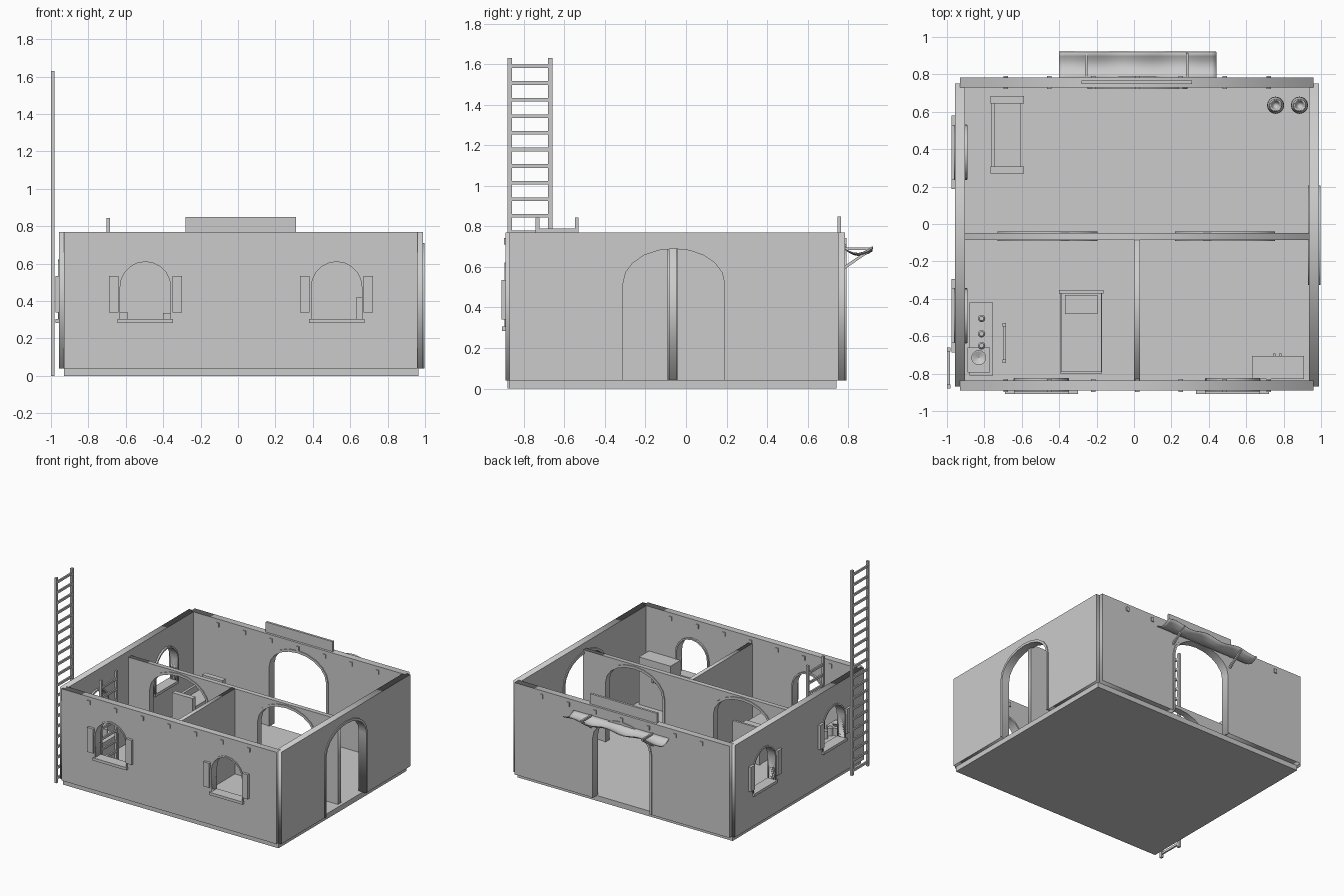
import bpy, bmesh, math
from mathutils import Vector

if "Cube" in bpy.data.objects:
    bpy.data.objects.remove(bpy.data.objects["Cube"])

mat = bpy.data.materials.new("plain_grey")
mat.diffuse_color = (0.6, 0.6, 0.6, 1)
mat.use_nodes = True
mat.node_tree.nodes["Principled BSDF"].inputs["Base Color"].default_value = mat.diffuse_color
PI = math.pi


def add_mesh(name, bm):
    me = bpy.data.meshes.new(name)
    bmesh.ops.recalc_face_normals(bm, faces=bm.faces)
    bm.to_mesh(me)
    bm.free()
    ob = bpy.data.objects.new(name, me)
    me.materials.append(mat)
    bpy.context.collection.objects.link(ob)
    return ob


def box(name, x, y, z):
    """Box from (min, max) pairs."""
    bm = bmesh.new()
    bmesh.ops.create_cube(bm, size=1)
    for v in bm.verts:
        v.co = Vector([(r[0] + r[1]) / 2 + c * (r[1] - r[0]) for c, r in zip(v.co, (x, y, z))])
    return add_mesh(name, bm)


def bar(name, a, b, w):
    """Square bar between two points."""
    a, b = Vector(a), Vector(b)
    ob = box(name, (-w / 2, w / 2), (-w / 2, w / 2), (0, (b - a).length))
    ob.location = a
    ob.rotation_euler = (b - a).to_track_quat('Z', 'Y').to_euler()
    return ob


def lathe(name, profile, x, y, n=16):
    bm = bmesh.new()
    vs = [bm.verts.new((x + r, y, z)) for r, z in profile]
    es = [bm.edges.new(p) for p in zip(vs, vs[1:])]
    bmesh.ops.spin(bm, geom=vs + es, cent=(x, y, 0), axis=(0, 0, 1),
                   angle=2 * PI, steps=n, use_merge=True)
    bmesh.ops.remove_doubles(bm, verts=bm.verts, dist=1e-4)
    return add_mesh(name, bm)


def arch(c, hw, z0, spring, top, n=10):
    """Arch outline from lower left, over the top, to lower right."""
    pts = [(c - hw, z0)]
    for i in range(n + 1):
        a = PI - PI * i / n
        pts.append((c + hw * math.cos(a), spring + (top - spring) * math.sin(a)))
    return pts + [(c + hw, z0)]


def panel(name, loops, axis, lo, hi):
    """Upright flat panel from closed outlines; thickness lo..hi along axis."""
    cu = bpy.data.curves.new(name, 'CURVE')
    cu.dimensions, cu.fill_mode, cu.extrude = '2D', 'BOTH', (hi - lo) / 2
    for pts in loops:
        sp = cu.splines.new('POLY')
        sp.points.add(len(pts) - 1)
        for p, q in zip(sp.points, pts):
            p.co = (q[0], q[1], 0, 1)
        sp.use_cyclic_u = True
    tmp = bpy.data.objects.new(name + "_tmp", cu)
    bpy.context.collection.objects.link(tmp)
    dg = bpy.context.evaluated_depsgraph_get()
    me = bpy.data.meshes.new_from_object(tmp.evaluated_get(dg))
    bpy.data.objects.remove(tmp)
    me.materials.clear()
    me.materials.append(mat)
    ob = bpy.data.objects.new(name, me)
    bpy.context.collection.objects.link(ob)
    m = (lo + hi) / 2
    ob.location = (0, m, 0) if axis == 'y' else (m, 0, 0)
    ob.rotation_euler = (PI / 2, 0, 0 if axis == 'y' else PI / 2)
    return ob


def wall(name, axis, lo, hi, u0, u1, top, doors=(), windows=()):
    """Wall with arched doors and windows, each with a projecting trim."""
    z0 = 0.04
    outline = [(u0, z0)]
    for c in doors:
        outline += arch(c, 0.25, z0, 0.52, 0.69)
    outline += [(u1, z0), (u1, top), (u0, top)]
    loops = [outline] + [arch(c, 0.135, 0.3, 0.475, 0.61) for c in windows]
    panel(name, loops, axis, lo, hi)
    for c in doors:
        band = arch(c, 0.267, z0, 0.52, 0.71) + arch(c, 0.25, z0, 0.52, 0.69)[::-1]
        panel(name + "_door_trim", [band], axis, lo - 0.007, hi + 0.007)
    for c in windows:
        band = arch(c, 0.146, 0.3, 0.475, 0.623) + arch(c, 0.135, 0.3, 0.475, 0.61)[::-1]
        panel(name + "_window_trim", [band], axis, lo - 0.006, hi + 0.014)
        parts = [("sill", c - 0.148, c + 0.148, 0.283, 0.305, lo - 0.018, hi + 0.012)]
        parts += [("shutter", c + s * 0.17 - 0.026, c + s * 0.17 + 0.026, 0.34, 0.535,
                   lo - 0.02, lo) for s in (-1, 1)]
        for n, a, b, za, zb, d0, d1 in parts:
            u, d = (a, b), (d0, d1)
            box(name + "_" + n, u if axis == 'y' else d, d if axis == 'y' else u, (za, zb))


def ladder(name, x, y, z, rung0, step=0.082, w=0.022):
    for ya in (y[0], y[1] - w):
        box(name + "_rail", x, (ya, ya + w), z)
    k = rung0
    while k > z[0] + 0.02:
        box(name + "_rung", (x[0] + 0.003, x[1] - 0.003), (y[0] + 0.01, y[1] - 0.01),
            (k - 0.009, k + 0.009))
        k -= step


# Slab and walls
box("floor_slab", (-0.93, 0.965), (-0.87, 0.742), (0, 0.042))
wall("front_wall", 'y', -0.89, -0.837, -0.93, 0.96, 0.77, windows=(-0.495, 0.527))
wall("back_wall", 'y', 0.73, 0.784, -0.93, 0.96, 0.77, doors=(0.018,))
wall("left_wall", 'x', -0.957, -0.904, -0.87, 0.752, 0.77, windows=(-0.49, 0.383))
wall("right_wall", 'x', 0.936, 0.99, -0.87, 0.752, 0.77, doors=(-0.06,))
wall("inner_wall", 'y', -0.085, -0.048, -0.91, 0.94, 0.72, doors=(-0.463, 0.487))
wall("dividing_wall", 'x', 0.0, 0.032, -0.84, -0.08, 0.72)

# Beam ends through front and back walls
for i in range(7):
    x = -0.687 + 0.2345 * i
    for y in ((-0.898, -0.829), (0.722, 0.792)):
        box("beam_end", (x - 0.012, x + 0.012), y, (0.71, 0.743))

# Ladders
ladder("outer_ladder", (-1.0, -0.982), (-0.88, -0.66), (0, 1.63), 1.59)
ladder("inner_ladder", (-0.703, -0.684), (-0.742, -0.53), (0.04, 0.845), 0.78, w=0.018)

# Sign board and awning over the back door
box("sign_board", (-0.28, 0.31), (0.748, 0.766), (0.765, 0.85))
bm = bmesh.new()
bmesh.ops.create_grid(bm, x_segments=32, y_segments=6, size=0.5)
for v in bm.verts:
    x, t = 0.02 + v.co.x * 0.84, v.co.y + 0.5
    v.co = (x, 0.782 + 0.137 * t,
            0.692 - 0.028 * math.sin(PI * t) + 0.011 * t * math.sin(x * 21))
cloth = add_mesh("awning_cloth", bm)
sol = cloth.modifiers.new("thickness", 'SOLIDIFY')
sol.thickness = 0.005
for p in cloth.data.polygons:
    p.use_smooth = True
for x in (-0.255, 0.285):
    bar("awning_arm", (x, 0.77, 0.69), (x, 0.915, 0.69), 0.014)
    bar("awning_brace", (x, 0.775, 0.592), (x, 0.915, 0.688), 0.014)

# Bench with raised ends
box("bench_body", (-0.75, -0.605), (0.3, 0.65), (0.04, 0.25))
box("bench_back", (-0.765, -0.745), (0.3, 0.65), (0.04, 0.3))
for y in ((0.27, 0.308), (0.645, 0.685)):
    box("bench_end", (-0.768, -0.588), y, (0.04, 0.34))

# Bed
box("bed_frame", (-0.395, -0.17), (-0.8, -0.36), (0.04, 0.2))
box("bed_mattress", (-0.39, -0.175), (-0.79, -0.37), (0.2, 0.27))
box("bed_pillow", (-0.37, -0.195), (-0.48, -0.38), (0.27, 0.3))
box("bed_headboard", (-0.4, -0.163), (-0.371, -0.354), (0.04, 0.335))

# Cabinet with knobs
box("cabinet", (0.63, 0.908), (-0.83, -0.705), (0.04, 0.42))
for x in (0.75, 0.782):
    box("cabinet_knob", (x - 0.007, x + 0.007), (-0.707, -0.692), (0.25, 0.275))

# Kitchen counter, jars and stove block
box("counter", (-0.88, -0.755), (-0.81, -0.42), (0.034, 0.28))
box("stove_block", (-0.89, -0.77), (-0.795, -0.66), (0.27, 0.34))
for y in (-0.505, -0.587, -0.65):
    lathe("jar", [(0, 0.28), (0.02, 0.28), (0.02, 0.34), (0.012, 0.35), (0, 0.35)], -0.815, y, 12)
lathe("stove_pan", [(0, 0.34), (0.03, 0.34), (0.04, 0.36), (0.035, 0.36), (0, 0.345)], -0.83, -0.715)

# Pots in the back corner
for x in (0.757, 0.885):
    pot = lathe("clay_pot", [(0, 0.04), (0.03, 0.04), (0.046, 0.1), (0.044, 0.15), (0.028, 0.18),
                             (0.034, 0.2), (0.027, 0.2), (0.022, 0.18), (0, 0.08)], x, 0.635)
    for p in pot.data.polygons:
        p.use_smooth = True
